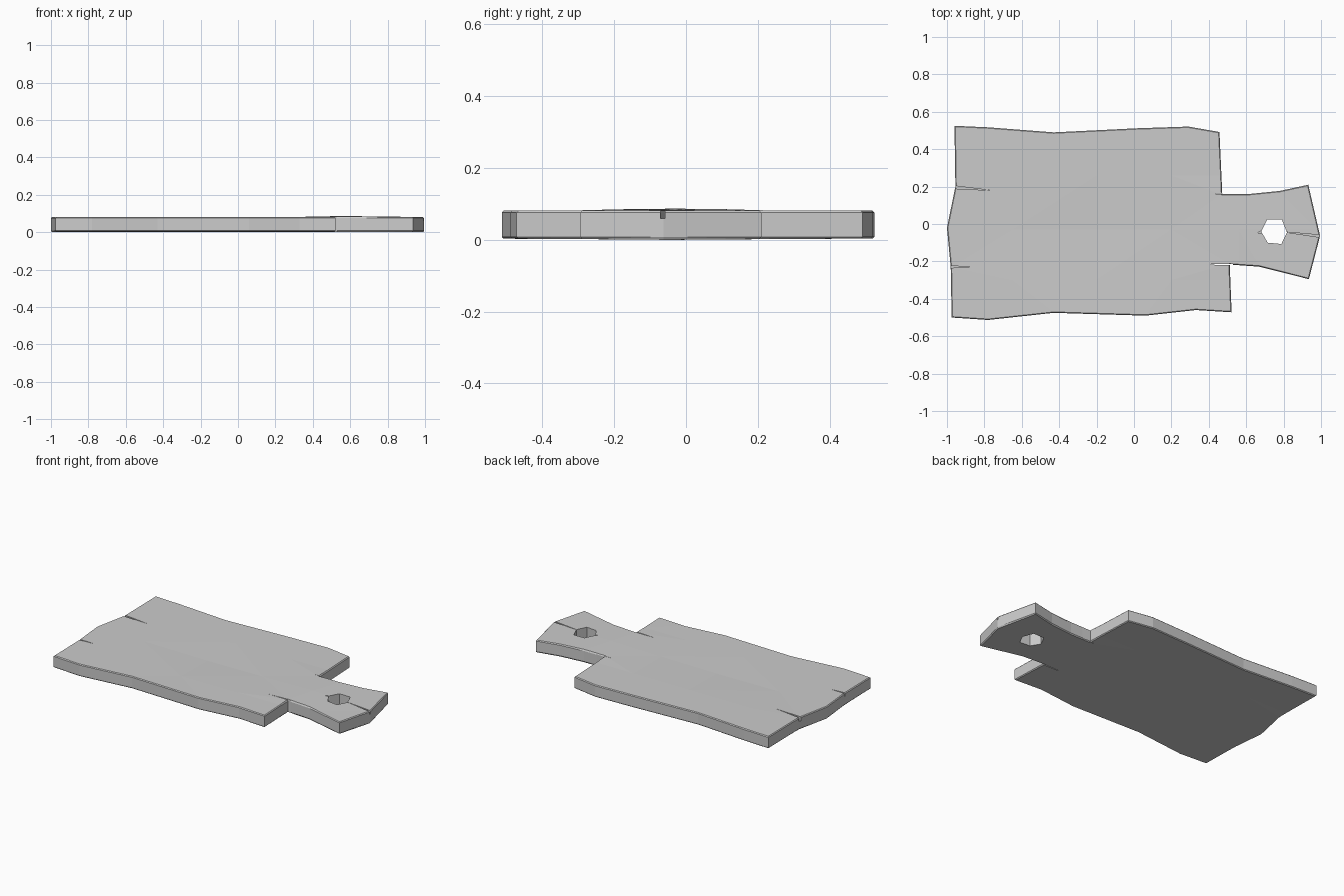
import bpy, bmesh, math
from mathutils import Vector

if "Cube" in bpy.data.objects:
    bpy.data.objects.remove(bpy.data.objects["Cube"])

TOP, BOTTOM = 0.081, 0.003


def prism(name, points, z0, z1):
    """Closed flat-sided prism from a plan outline."""
    bm = bmesh.new()
    base = bm.faces.new([bm.verts.new((x, y, z0)) for x, y in points])
    ext = bmesh.ops.extrude_face_region(bm, geom=[base])
    for v in ext["geom"]:
        if isinstance(v, bmesh.types.BMVert):
            v.co.z = z1
    bmesh.ops.recalc_face_normals(bm, faces=bm.faces)
    mesh = bpy.data.meshes.new(name)
    bm.to_mesh(mesh)
    bm.free()
    obj = bpy.data.objects.new(name, mesh)
    bpy.context.collection.objects.link(obj)
    return obj


def cut(target, cutter):
    cutter.hide_render = True
    mod = target.modifiers.new("cut", 'BOOLEAN')
    mod.operation = 'DIFFERENCE'
    mod.solver = 'EXACT'
    mod.object = cutter
    bpy.context.view_layer.objects.active = target
    bpy.ops.object.modifier_apply(modifier=mod.name)
    bpy.data.objects.remove(cutter, do_unlink=True)


def crack(target, mouth, tip, width, floor):
    """Narrow wedge-shaped split running from mouth to tip."""
    a, b = Vector(mouth), Vector(tip)
    d = (b - a).normalized()
    side = Vector((-d.y, d.x)) * width / 2
    cut(target, prism("crack_cutter", [a - side, a + side, b], floor, 0.12))


# Board with its flared handle, hand-hewn outline
outline = [(-0.975, -0.50), (-0.78, -0.513), (-0.43, -0.475), (0.06, -0.49),
           (0.33, -0.46), (0.522, -0.472), (0.512, -0.217), (0.67, -0.228),
           (0.935, -0.295), (0.995, -0.063), (0.932, 0.21), (0.78, 0.177),
           (0.62, 0.161), (0.472, 0.161), (0.457, 0.492), (0.29, 0.521),
           (0.02, 0.512), (-0.43, 0.49), (-0.78, 0.517), (-0.96, 0.525),
           (-0.955, 0.20), (-1.0, -0.02), (-0.98, -0.23)]
board = prism("cutting_board", outline, BOTTOM, TOP)

# Worn rim and slightly uneven faces
bm = bmesh.new()
bm.from_mesh(board.data)
rim = [e for e in bm.edges if abs(e.verts[0].co.z - e.verts[1].co.z) < 1e-5]
bmesh.ops.bevel(bm, geom=rim, offset=0.005, segments=1, affect='EDGES')
for axis, places in ((0, (-0.65, -0.2, 0.2, 0.56, 0.75)), (1, (-0.3, -0.03, 0.26))):
    for p in places:
        co, no = Vector(), Vector()
        co[axis], no[axis] = p, 1
        bmesh.ops.bisect_plane(bm, geom=bm.verts[:] + bm.edges[:] + bm.faces[:],
                               plane_co=co, plane_no=no)
for v in bm.verts:
    across = max(0, 1 - (abs(v.co.y + 0.03) / 0.3) ** 2)
    if v.co.z > TOP - 1e-4:
        hump = math.exp(-((v.co.x - 0.58) / 0.22) ** 2)
        dip = math.exp(-((v.co.x + 0.2) / 0.4) ** 2)
        v.co.z += across * (0.006 * hump - 0.005 * dip)
    elif v.co.z < BOTTOM + 1e-4:
        v.co.z -= 0.003 * across
bmesh.ops.triangulate(bm, faces=[f for f in bm.faces if len(f.verts) > 3])
bm.to_mesh(board.data)
bm.free()

# Six-sided hanging hole
hole = [(0.68, -0.04), (0.713, 0.024), (0.79, 0.024),
        (0.818, -0.045), (0.788, -0.107), (0.715, -0.10)]
cut(board, prism("hole_cutter", hole, -0.1, 0.2))

# Splits: left end, handle shoulders, hole to handle tip
crack(board, (-1.00, 0.20), (-0.77, 0.18), 0.018, 0.055)
crack(board, (-1.00, -0.23), (-0.87, -0.228), 0.012, 0.06)
crack(board, (0.53, 0.1625), (0.425, 0.162), 0.006, -0.05)
crack(board, (0.53, -0.217), (0.37, -0.216), 0.008, -0.05)
crack(board, (0.70, -0.036), (0.66, -0.048), 0.02, 0.05)
crack(board, (1.02, -0.068), (0.80, -0.042), 0.014, 0.06)
